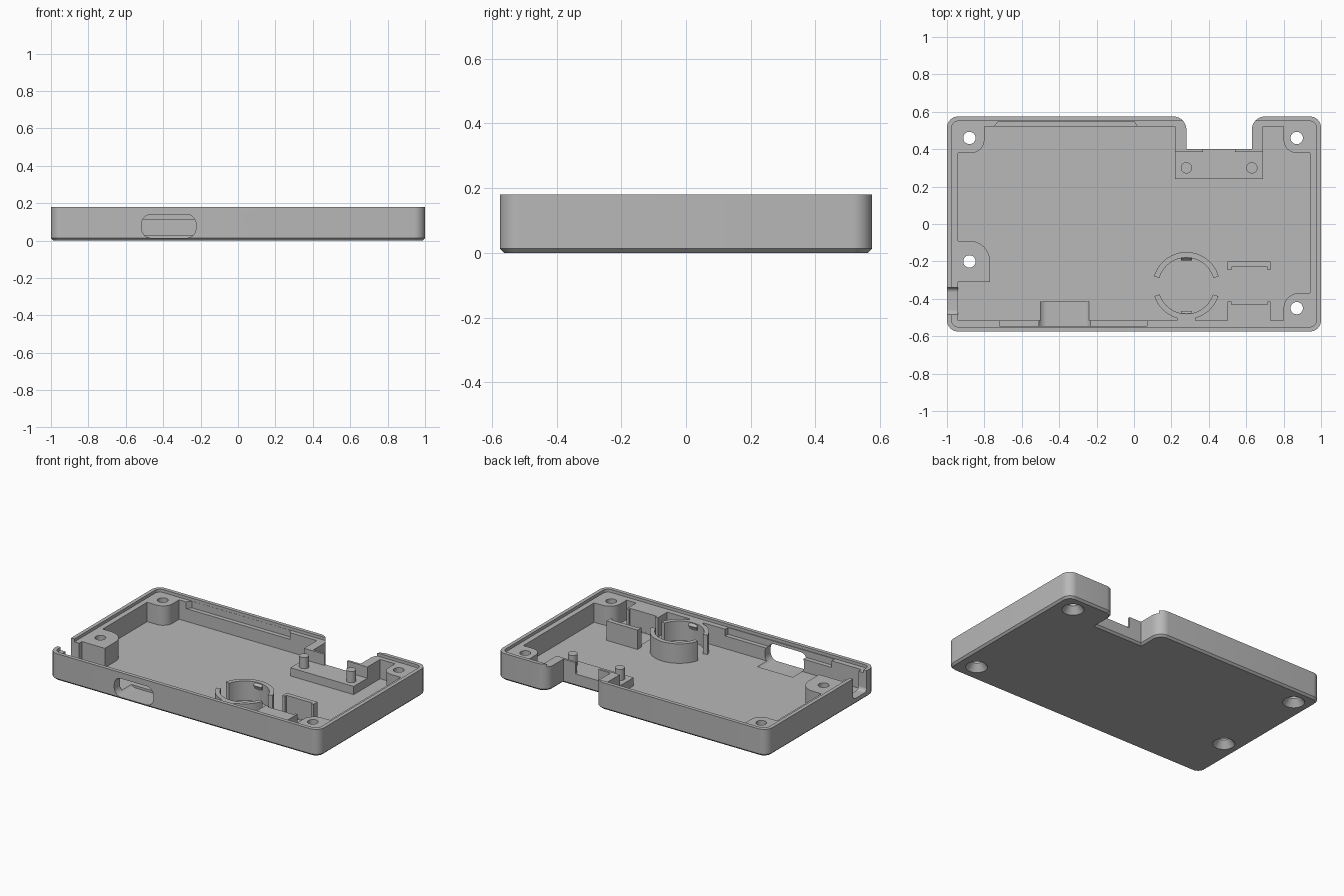
import bpy, bmesh, math
from mathutils import Vector

cube = bpy.data.objects.get("Cube")
if cube:
    bpy.data.objects.remove(cube, do_unlink=True)

grey = bpy.data.materials.new("plain_grey")
grey.use_nodes = True
COLOR = (0.48, 0.48, 0.48, 1)
grey.diffuse_color = COLOR
grey.node_tree.nodes["Principled BSDF"].inputs["Base Color"].default_value = COLOR

# Key heights
FLOOR, PLATFORM, SHELF, LEDGE, RIM = 0.03, 0.085, 0.115, 0.16, 0.18
ABOVE = 0.3


def rounded(points, steps=10):
    """Polygon from (a, b[, radius]) corners, with arcs at the corners that have a radius."""
    out = []
    for i, p in enumerate(points):
        c = Vector(p[:2])
        if len(p) < 3:
            out.append(c)
            continue
        d0 = (Vector(points[i - 1][:2]) - c).normalized()
        d1 = (Vector(points[(i + 1) % len(points)][:2]) - c).normalized()
        centre = c + (d0 + d1) * p[2]
        for k in range(steps + 1):
            t = k / steps * math.pi / 2
            out.append(centre - d1 * p[2] * math.cos(t) - d0 * p[2] * math.sin(t))
    return out


def rect(a0, a1, b0, b1, r=None):
    tail = (r,) if r else ()
    return rounded([(a,) + (b,) + tail for a, b in ((a0, b0), (a1, b0), (a1, b1), (a0, b1))])


def finish(name, bm):
    bmesh.ops.recalc_face_normals(bm, faces=bm.faces)
    mesh = bpy.data.meshes.new(name)
    bm.to_mesh(mesh)
    bm.free()
    mesh.materials.append(grey)
    ob = bpy.data.objects.new(name, mesh)
    bpy.context.collection.objects.link(ob)
    return ob


def prism(name, outline, t0, t1, axis="z", chamfer=0):
    """Extrude an outline from t0 to t1 along an axis."""
    place = {"x": lambda a, b, t: (t, a, b),
             "y": lambda a, b, t: (a, t, b),
             "z": lambda a, b, t: (a, b, t)}[axis]
    bm = bmesh.new()
    low = [bm.verts.new(place(p[0], p[1], t0)) for p in outline]
    high = [bm.verts.new(place(p[0], p[1], t1)) for p in outline]
    base = bm.faces.new(low)
    bm.faces.new(high)
    for i in range(len(low)):
        bm.faces.new((low[i - 1], low[i], high[i], high[i - 1]))
    bmesh.ops.recalc_face_normals(bm, faces=bm.faces)
    if chamfer:
        bmesh.ops.bevel(bm, geom=list(base.edges), offset=chamfer, segments=1, affect="EDGES")
    return finish(name, bm)


def cone(name, x, y, z0, z1, r0, r1):
    bm = bmesh.new()
    bmesh.ops.create_cone(bm, cap_ends=True, segments=32, radius1=r0, radius2=r1, depth=z1 - z0)
    bmesh.ops.translate(bm, verts=bm.verts, vec=(x, y, (z0 + z1) / 2))
    return finish(name, bm)


def activate(ob):
    bpy.ops.object.select_all(action="DESELECT")
    ob.select_set(True)
    bpy.context.view_layer.objects.active = ob


def cut(ob, cutter):
    mod = ob.modifiers.new("cut", "BOOLEAN")
    mod.operation, mod.solver, mod.object = "DIFFERENCE", "EXACT", cutter
    activate(ob)
    bpy.ops.object.modifier_apply(modifier=mod.name)
    bpy.data.objects.remove(cutter, do_unlink=True)


# Outer body with the rear notch
body = prism("case_body", rounded([
    (1, -.575, .06), (1, .575, .06), (.63, .575, .07), (.63, .4), (.28, .4),
    (.28, .575, .07), (-1, .575, .06), (-1, -.575, .06)]), 0, RIM, chamfer=0.013)

# Interior, leaving the screw bosses and the lower holder block standing
cut(body, prism("cavity", rounded([
    (.94, -.37), (.94, .38), (.8, .38, .07), (.8, .52), (.69, .52), (.69, .385),
    (.22, .385), (.22, .52), (-.8, .52), (-.8, .38, .07), (-.94, .38),
    (-.94, -.09), (-.77, -.09, .11), (-.77, -.31), (-.94, -.31), (-.94, -.515),
    (.5, -.515), (.5, -.415), (.52, -.415), (.52, -.43), (.715, -.43),
    (.715, -.415), (.73, -.415), (.73, -.515), (.8, -.515), (.8, -.37, .08)]),
    FLOOR, ABOVE))

# Rim step, wall shelves, gap over the platform and holder recess
cut(body, prism("rim_step", rect(-.975, .975, -.55, .55, .035), LEDGE, ABOVE))
cut(body, prism("rear_shelf", [(-.757, .51), (.027, .51), (0, .549), (-.725, .549)], SHELF, ABOVE))
cut(body, prism("front_shelf", rect(-.72, .07, -.545, -.5), SHELF, ABOVE))
cut(body, prism("platform_gap", rect(.37, .54, .37, .45), PLATFORM, ABOVE))
cut(body, prism("holder_recess", rect(.521, .714, -.429, -.231), .022, .1))

# Front port and open-topped side slot
cut(body, prism("front_port", rect(-.515, -.225, .015, .14, .05), -.7, -.415, "y"))
cut(body, prism("side_slot", rounded([
    (-.485, .04, .025), (-.34, .04, .025), (-.34, ABOVE), (-.485, ABOVE)]), -1.1, -.9, "x"))

# Countersunk screw holes
for x, y in ((-.88, .46), (.87, .46), (.87, -.45), (-.88, -.2)):
    cut(body, cone("screw_hole", x, y, -.1, ABOVE, .033, .033))
    cut(body, cone("countersink", x, y, -.01, .045, .075, .033))

parts = [body]

# Rear platform with two locating pins
parts.append(prism("pin_platform", rect(.22, .69, .24, .39), .02, PLATFORM))
for side, x in (("right", .28), ("left", .63)):
    parts.append(cone(side + "_pin", x, .3, .07, LEDGE, .03, .03))

# Split round holder
CX, CY, R_OUT, R_IN = .28, -.33, .18, .15


def arc(a0, a1, r, n=28):
    angles = [math.radians(a0 + (a1 - a0) * k / n) for k in range(n + 1)]
    return [(CX + r * math.cos(a), CY + r * math.sin(a)) for a in angles]


for side, a0, a1 in (("rear", 16, 164), ("front", 198, 342)):
    parts.append(prism(side + "_ring_half", arc(a0, a1, R_OUT) + arc(a1, a0, R_IN), .02, LEDGE))
parts.append(prism("ring_web", rect(.23, .33, -.52, -.49), .02, LEDGE))
for side, s in (("rear", 1), ("front", -1)):
    y = CY + s * R_IN
    clip = [(y + s * .01, .155), (y, .155), (y - s * .014, .14), (y, .11), (y + s * .01, .11)]
    parts.append(prism(side + "_ring_clip", clip, CX - .03, CX + .03, "x"))

# Upright bracket of the square holder
parts.append(prism("holder_bracket", [
    (.5, -.2), (.5, -.245), (.52, -.245), (.52, -.23),
    (.715, -.23), (.715, -.245), (.73, -.245), (.73, -.2)], .02, LEDGE))

for ob in parts:
    activate(ob)
    bpy.ops.object.shade_smooth_by_angle(angle=math.radians(30))
